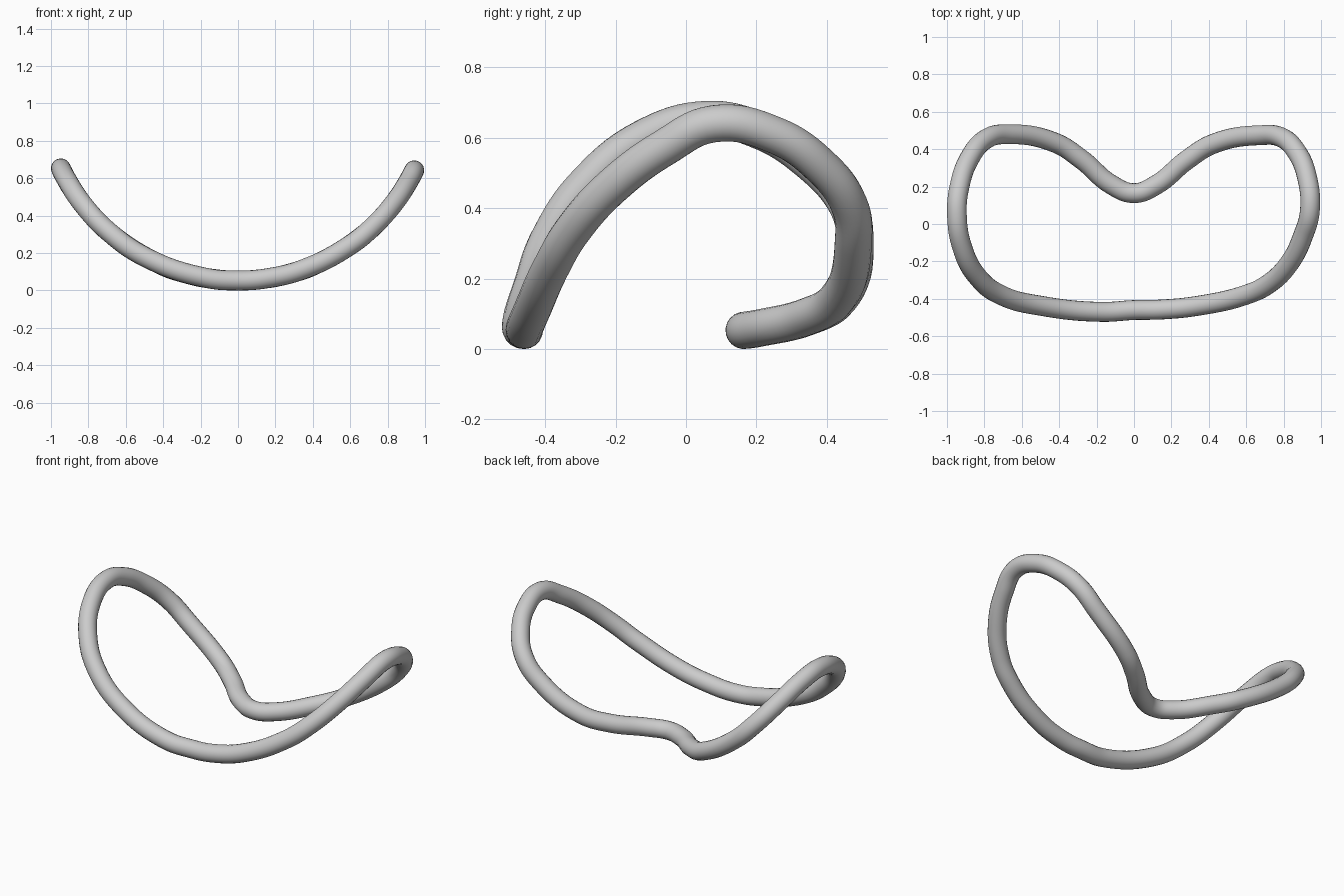
import bpy
import math

if "Cube" in bpy.data.objects:
    bpy.data.objects.remove(bpy.data.objects["Cube"])

TUBE = 0.053    # tube radius
BEND = 1.048    # radius of the saddle bend seen from the front

# centreline seen from above, counter-clockwise from the front middle
outline = [
    (0, -0.46), (0.15, -0.457), (0.35, -0.436), (0.6, -0.378), (0.72, -0.32),
    (0.83, -0.21), (0.905, -0.06), (0.941, 0.08), (0.925, 0.25), (0.87, 0.385),
    (0.79, 0.462), (0.68, 0.475), (0.42, 0.427), (0.28, 0.34), (0.12, 0.21),
    (0, 0.165), (-0.12, 0.21), (-0.28, 0.345), (-0.42, 0.434), (-0.68, 0.48),
    (-0.79, 0.455), (-0.88, 0.35), (-0.933, 0.2), (-0.947, 0.06),
    (-0.92, -0.12), (-0.83, -0.29), (-0.7, -0.385), (-0.5, -0.437),
    (-0.17, -0.47),
]


def height(x):
    return TUBE + BEND - math.sqrt(BEND ** 2 - x ** 2)


# closed bent tube
curve = bpy.data.curves.new("bent_ring", "CURVE")
curve.dimensions = "3D"
curve.resolution_u = 8
curve.bevel_depth = TUBE
curve.bevel_resolution = 8
spline = curve.splines.new("BEZIER")
spline.bezier_points.add(len(outline) - 1)
spline.use_cyclic_u = True
for point, (x, y) in zip(spline.bezier_points, outline):
    point.co = (x, y, height(x))
    point.handle_left_type = point.handle_right_type = "AUTO"

ring = bpy.data.objects.new("bent_ring", curve)
bpy.context.collection.objects.link(ring)

# turn the curve into a smooth mesh
bpy.context.view_layer.objects.active = ring
ring.select_set(True)
bpy.ops.object.convert(target="MESH")
bpy.ops.object.shade_smooth()
